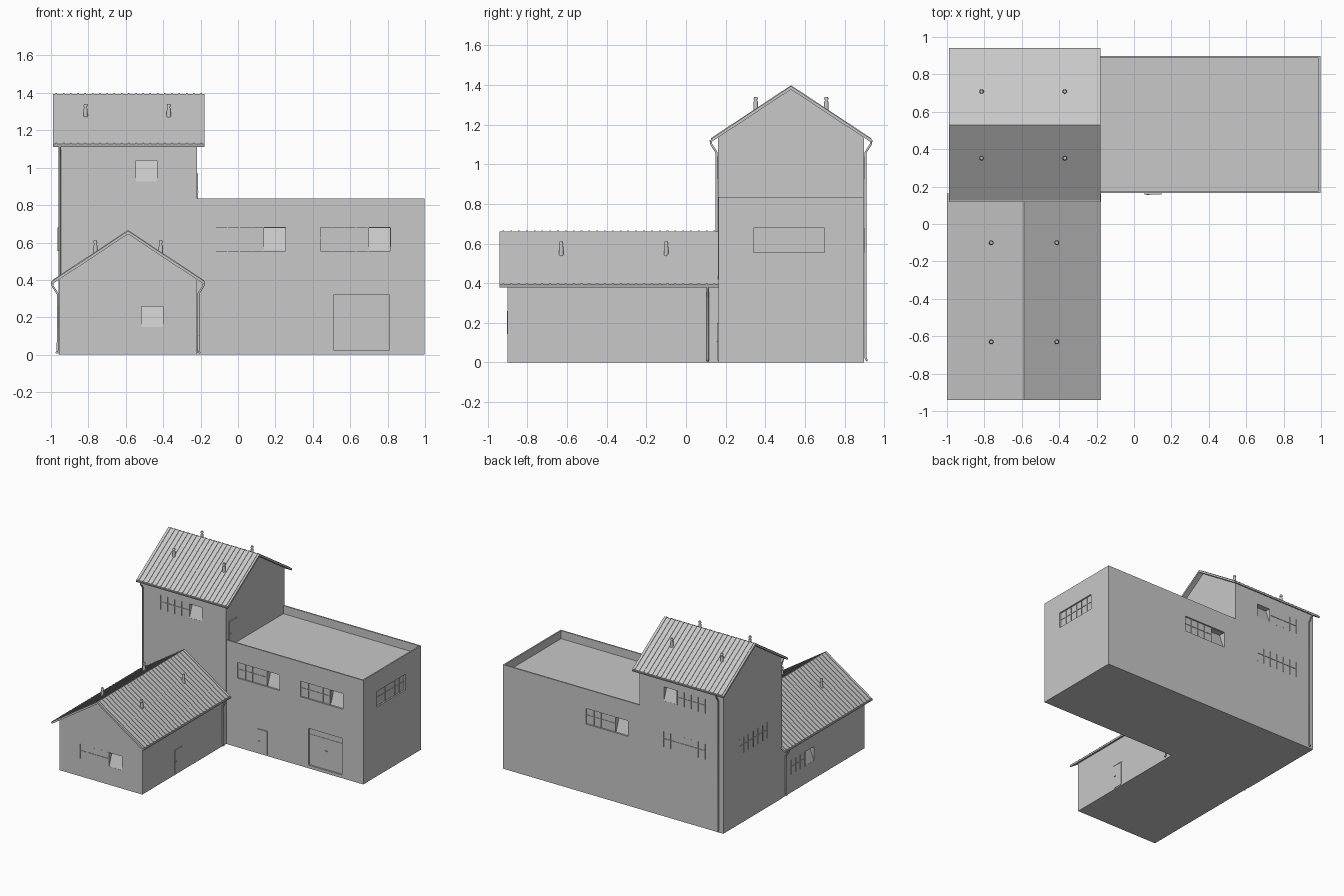
import bpy, bmesh
from mathutils import Vector

cube = bpy.data.objects.get("Cube")
if cube:
    bpy.data.objects.remove(cube, do_unlink=True)

grey = bpy.data.materials.new("plain grey")
grey.use_nodes = True
GREY = (0.58, 0.58, 0.58, 1)
grey.diffuse_color = GREY
grey.node_tree.nodes["Principled BSDF"].inputs["Base Color"].default_value = GREY


def add_object(name, bm):
    mesh = bpy.data.meshes.new(name)
    bmesh.ops.recalc_face_normals(bm, faces=bm.faces[:])
    bm.to_mesh(mesh)
    bm.free()
    mesh.materials.append(grey)
    obj = bpy.data.objects.new(name, mesh)
    bpy.context.scene.collection.objects.link(obj)
    return obj


def hull(name, points):
    """Convex solid around a few points."""
    bm = bmesh.new()
    for p in points:
        bm.verts.new(p)
    bmesh.ops.convex_hull(bm, input=bm.verts[:])
    bmesh.ops.dissolve_limit(bm, angle_limit=0.01, verts=bm.verts[:], edges=bm.edges[:])
    return add_object(name, bm)


def box(name, x0, x1, y0, y1, z0, z1):
    return hull(name, [(x, y, z) for x in (x0, x1) for y in (y0, y1) for z in (z0, z1)])


def cut(body, cutter):
    mod = body.modifiers.new("cut", 'BOOLEAN')
    mod.operation = 'DIFFERENCE'
    mod.solver = 'EXACT'
    mod.object = cutter
    bpy.context.view_layer.objects.active = body
    bpy.ops.object.modifier_apply(modifier=mod.name)
    bpy.data.objects.remove(cutter, do_unlink=True)


# A wall is (outward axis, sign, plane); u runs along it, d points outward
def on_wall(wall, u, d, z):
    axis, sign, plane = wall
    out = plane + sign * d
    return (out, u, z) if axis == 'x' else (u, out, z)


def wall_prism(name, wall, u0, u1, profile):
    return hull(name, [on_wall(wall, u, d, z) for u in (u0, u1) for d, z in profile])


def wall_box(name, wall, u0, u1, z0, z1, d0, d1):
    return wall_prism(name, wall, u0, u1, [(d0, z0), (d0, z1), (d1, z0), (d1, z1)])


def window(name, body, wall, u0, u1, z0, z1, recess=0.0, vent=0):
    """Barred window; vent = -1 / +1 puts a tilted pane at the low / high u end."""
    if recess:
        cut(body, wall_box("cutter", wall, u0, u1, z0, z1, -recess, 0.02))
    if vent:
        p0, p1 = (u1 - 0.115, u1 - 0.002) if vent > 0 else (u0 + 0.002, u0 + 0.115)
        r = recess + 0.001
        cut(body, wall_prism("cutter", wall, p0, p1, [
            (0.02, z0 + 0.002), (-r, z0 + 0.002), (-r - 0.042, z1 - 0.002), (0.02, z1 - 0.002)]))
        if vent > 0:
            u1 -= 0.12
        else:
            u0 += 0.12
    n = max(3, round((u1 - u0) / 0.065))
    w, d0, d1 = 0.002, -recess - 0.001, -recess + 0.004
    for i in range(n + 1):
        u = u0 + (u1 - u0) * i / n
        wall_box(name + "_upright", wall, u - w, u + w, z0, z1, d0, d1)
    zm = z0 + (z1 - z0) * 0.55
    wall_box(name + "_crossbar", wall, u0, u1, zm - w, zm + w, d0, d1)


def door(name, wall, u0, u1, z0, z1, proud=0.003):
    wall_box(name + "_leaf", wall, u0, u1, z0, z1, -0.001, proud)
    wall_box(name + "_lintel", wall, u0 - 0.003, u1 + 0.003, z1, z1 + 0.005, -0.001, proud + 0.003)
    zm = (z0 + z1) / 2
    wall_box(name + "_handle", wall, u0 + 0.008, u0 + 0.022, zm, zm + 0.004, 0, proud + 0.005)


SLOPE, WALL_HALF, ROOF_HALF = 0.66, 0.368, 0.405


def gabled(name, axis, centre, ridge, wall_span, roof_span, vents, ribs):
    """Gabled block with ribbed roof, gutters and roof vents; axis is the ridge direction."""
    def at(a, c, z):
        return (a, centre + c, z) if axis == 'x' else (centre + c, a, z)

    def sweep(part, span, profile):
        return hull(f"{name}_{part}", [at(a, c, z) for a in span for c, z in profile])

    peak = ridge - 0.012
    eave = peak - SLOPE * WALL_HALF
    body = sweep("walls", wall_span, [(-WALL_HALF, 0), (WALL_HALF, 0), (WALL_HALF, eave),
                                      (0, peak), (-WALL_HALF, eave)])
    low = ridge - SLOPE * ROOF_HALF
    a0, a1 = roof_span
    for s in (-1, 1):
        sweep("roof_slope", roof_span, [(0, ridge), (0, ridge - 0.017),
                                        (s * ROOF_HALF, low), (s * ROOF_HALF, low - 0.017)])
        # Ribs down the slope
        for i in range(ribs):
            a = a0 + (a1 - a0) * (i + 0.5) / ribs
            sweep("roof_rib", (a - 0.004, a + 0.004),
                  [(0, ridge - 0.002), (0, ridge + 0.004),
                   (s * ROOF_HALF, low - 0.002), (s * ROOF_HALF, low + 0.004)])
        # Gutter along the eave
        c, r = s * ROOF_HALF, 0.007
        sweep("gutter", roof_span, [(c - r, low - 0.004), (c + r, low - 0.004),
                                    (c - r * 0.5, low - 0.016), (c + r * 0.5, low - 0.016)])
        # Vents
        for a, offset in vents:
            z = ridge - SLOPE * offset
            for part, rad, z0, z1 in (("vent_pipe", 0.013, z - 0.02, z + 0.04),
                                      ("vent_neck", 0.008, z + 0.04, z + 0.055),
                                      ("vent_cap", 0.011, z + 0.05, z + 0.063)):
                bm = bmesh.new()
                bmesh.ops.create_cone(bm, cap_ends=True, segments=12, radius1=rad,
                                      radius2=rad * 0.8, depth=z1 - z0)
                bmesh.ops.translate(bm, vec=Vector(at(a, s * offset, (z0 + z1) / 2)), verts=bm.verts[:])
                add_object(f"{name}_{part}", bm)
    return body


def downpipe(name, wall, u, top, bottom, kick=True):
    path = [(0.038, top), (0.034, top - 0.02), (0.008, top - 0.06), (0.008, bottom + 0.025)]
    path += [(0.016, bottom + 0.008)] if kick else [(0.008, bottom)]
    curve = bpy.data.curves.new(name, 'CURVE')
    curve.dimensions = '3D'
    curve.bevel_depth = 0.006
    curve.bevel_resolution = 1
    curve.use_fill_caps = True
    spline = curve.splines.new('POLY')
    spline.points.add(len(path) - 1)
    for point, (d, z) in zip(spline.points, path):
        point.co = (*on_wall(wall, u, d, z), 1)
    curve.materials.append(grey)
    tmp = bpy.data.objects.new(name, curve)
    bpy.context.scene.collection.objects.link(tmp)
    bpy.ops.object.select_all(action='DESELECT')
    tmp.select_set(True)
    bpy.context.view_layer.objects.active = tmp
    bpy.ops.object.convert(target='MESH')


# Main block with sunken flat roof behind a parapet
main = box("main_block", -0.218, 0.997, 0.165, 0.898, 0, 0.835)
cut(main, box("cutter", -0.3, 0.986, 0.176, 0.887, 0.77, 0.9))

# Tower and front wing
tower = gabled("tower", 'x', 0.53, 1.395, (-0.96, -0.218), (-0.99, -0.178),
               [(-0.815, 0.178), (-0.37, 0.178)], 21)
wing = gabled("wing", 'y', -0.588, 0.662, (-0.9, 0.17), (-0.942, 0.163),
              [(-0.1, 0.175), (-0.63, 0.175)], 28)

main_front, main_back, main_right = ('y', -1, 0.165), ('y', 1, 0.898), ('x', 1, 0.997)
tower_front, tower_back = ('y', -1, 0.162), ('y', 1, 0.898)
tower_left, tower_right = ('x', -1, -0.96), ('x', 1, -0.218)
wing_front, wing_left, wing_right = ('y', -1, -0.9), ('x', -1, -0.956), ('x', 1, -0.22)

# Windows
LOW, HIGH, GROUND = (0.555, 0.68), (0.925, 1.04), (0.145, 0.26)
window("main_front_window", main, main_front, -0.12, 0.255, *LOW, 0.012, 1)
window("main_front_window", main, main_front, 0.44, 0.815, *LOW, 0.012, 1)
window("main_back_window", main, main_back, -0.115, 0.26, *LOW, 0.012, -1)
window("main_right_window", main, main_right, 0.34, 0.70, *LOW, 0.012)
window("tower_front_window", tower, tower_front, -0.80, -0.43, *HIGH, 0, 1)
window("tower_back_window", tower, tower_back, -0.80, -0.43, *HIGH, 0, 1)
window("tower_back_low_window", tower, tower_back, -0.80, -0.43, *LOW)
window("tower_left_window", tower, tower_left, 0.34, 0.70, *LOW)
window("wing_front_window", wing, wing_front, -0.77, -0.40, *GROUND, 0, 1)
window("wing_left_window", wing, wing_left, -0.26, 0.03, *GROUND, 0, -1)

# Doors
door("front_door", main_front, 0.06, 0.145, 0.01, 0.195, 0.005)
door("wing_door", wing_right, -0.49, -0.405, 0.01, 0.195)
door("roof_door", tower_right, 0.2, 0.29, 0.77, 0.965)
cut(main, wall_box("cutter", main_front, 0.51, 0.81, 0.025, 0.32, -0.012, 0.02))
wall_box("garage_door_handle", main_front, 0.65, 0.67, 0.17, 0.175, -0.013, -0.004)
wall_box("garage_door_rail", main_front, 0.52, 0.80, 0.27, 0.273, -0.013, -0.009)

# Downpipes
downpipe("wing_right_downpipe", wing_right, 0.11, 0.385, 0)
downpipe("wing_left_downpipe", wing_left, 0.11, 0.385, 0)
downpipe("tower_back_downpipe", tower_back, -0.92, 1.12, 0)
downpipe("tower_front_downpipe", tower_front, -0.953, 1.12, 0.41, kick=False)
